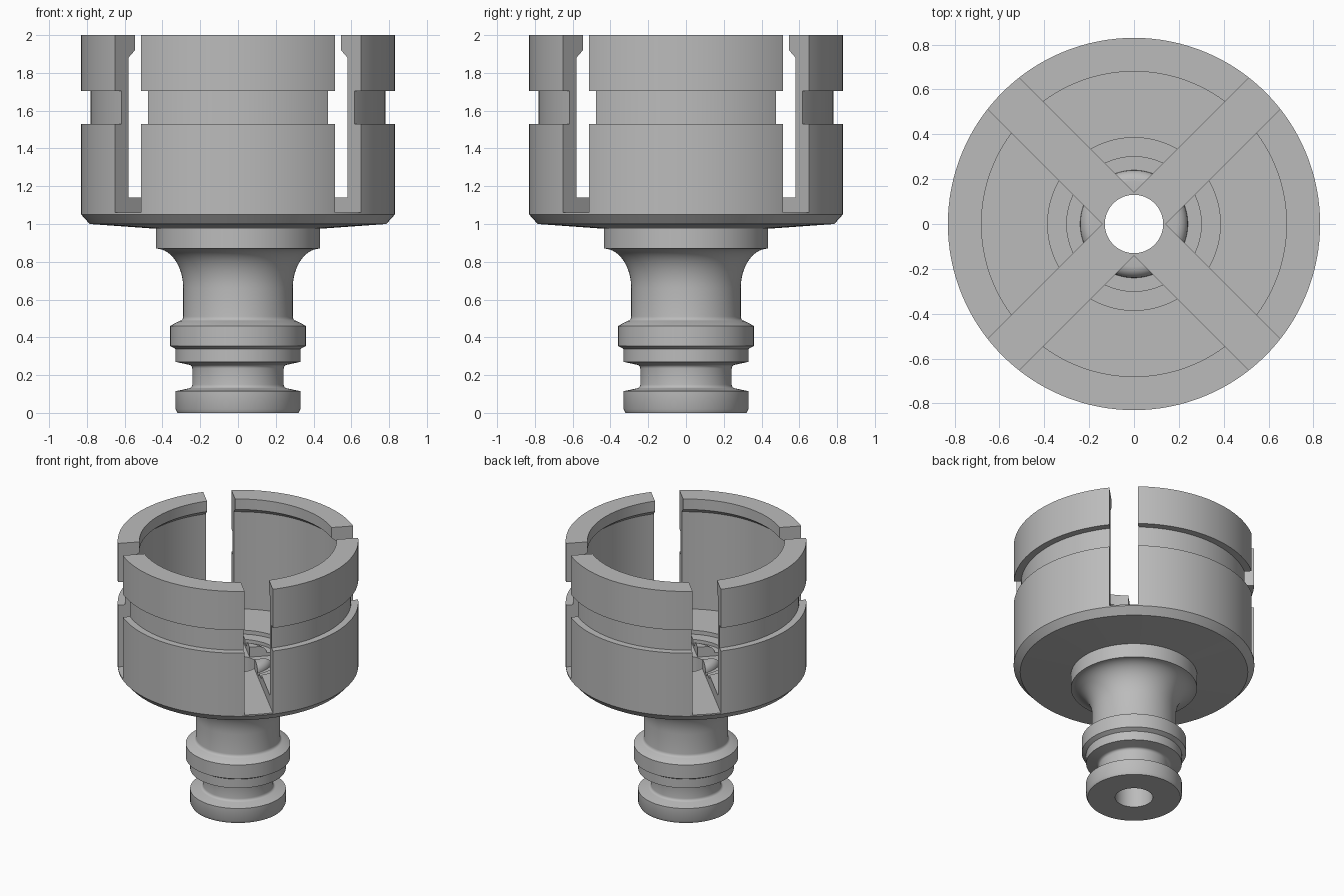
import bpy, bmesh, math
from mathutils import Matrix

if "Cube" in bpy.data.objects:
    bpy.data.objects.remove(bpy.data.objects["Cube"], do_unlink=True)

SEGMENTS = 128

grey = bpy.data.materials.new("plain grey")
grey.use_nodes = True
COLOUR = (0.5, 0.5, 0.5, 1)
grey.diffuse_color = COLOUR
grey.node_tree.nodes["Principled BSDF"].inputs["Base Color"].default_value = COLOUR


def new_object(name, bm):
    mesh = bpy.data.meshes.new(name)
    bmesh.ops.recalc_face_normals(bm, faces=bm.faces)
    bm.to_mesh(mesh)
    bm.free()
    obj = bpy.data.objects.new(name, mesh)
    bpy.context.collection.objects.link(obj)
    return obj


def lathe(name, profile):
    """Turn a closed (radius, height) profile around z."""
    bm = bmesh.new()
    verts = [bm.verts.new((r, 0, z)) for r, z in profile]
    edges = [bm.edges.new((a, b)) for a, b in zip(verts, verts[1:] + verts[:1])]
    bmesh.ops.spin(bm, geom=verts + edges, cent=(0, 0, 0), axis=(0, 0, 1),
                   angle=math.tau, steps=SEGMENTS, use_merge=True)
    bmesh.ops.remove_doubles(bm, verts=bm.verts, dist=1e-5)
    return new_object(name, bm)


def arc(cr, cz, rr, rz, start, end, steps):
    """Points on an elliptical fillet, angles in degrees."""
    out = []
    for i in range(steps + 1):
        a = math.radians(start + (end - start) * i / steps)
        out.append((cr + rr * math.cos(a), cz + rz * math.sin(a)))
    return out


# Plug end with seal grooves, then the flared neck
plug = [(0.13, 0), (0.32, 0), (0.33, 0.02), (0.33, 0.115), (0.26, 0.13)]
plug += arc(0.26, 0.15, 0.018, 0.02, 270, 180, 4)
plug += arc(0.26, 0.235, 0.018, 0.02, 180, 90, 4)
plug += [(0.33, 0.27), (0.33, 0.338), (0.36, 0.355), (0.36, 0.46), (0.31, 0.487)]
plug += arc(0.31, 0.51, 0.02, 0.023, 270, 180, 4)
neck = arc(0.435, 0.66, 0.145, 0.21, 180, 90, 14) + [(0.435, 0.975)]
# Cup underside, outer wall with band groove, and inner lip
cup = [(0.785, 1.0), (0.83, 1.05), (0.83, 1.53), (0.78, 1.53), (0.78, 1.705),
       (0.83, 1.705), (0.83, 2.0), (0.68, 2.0), (0.68, 1.92), (0.729, 1.88),
       (0.729, 1.14)]
# Stepped floor with a raised rounded ring round the bore
floor = [(0.385, 1.14), (0.385, 1.11), (0.30, 1.11), (0.30, 1.085), (0.24, 1.085)]
floor += arc(0.19, 1.085, 0.05, 0.05, 0, 90, 6) + [(0.13, 1.135)]
adapter = lathe("slotted_hose_adapter", plug + neck + cup + floor)
adapter.data.materials.append(grey)

# Two crossing slots split the cup into four fingers
bpy.context.view_layer.objects.active = adapter
for name, angle in (("slot_cutter_a", 45), ("slot_cutter_b", -45)):
    bm = bmesh.new()
    bmesh.ops.create_cube(bm, size=1, matrix=Matrix.Rotation(math.radians(angle), 4, "Z")
                          @ Matrix.Translation((0, 0, 1.56))
                          @ Matrix.Diagonal((2, 0.197, 1, 1)))
    cutter = new_object(name, bm)
    cutter.hide_render = True
    mod = adapter.modifiers.new(name, "BOOLEAN")
    mod.operation = "DIFFERENCE"
    mod.solver = "EXACT"
    mod.object = cutter
    bpy.ops.object.modifier_apply(modifier=mod.name)
    bpy.data.objects.remove(cutter, do_unlink=True)

bpy.ops.object.select_all(action="DESELECT")
adapter.select_set(True)
bpy.ops.object.shade_smooth_by_angle(angle=math.radians(30))
